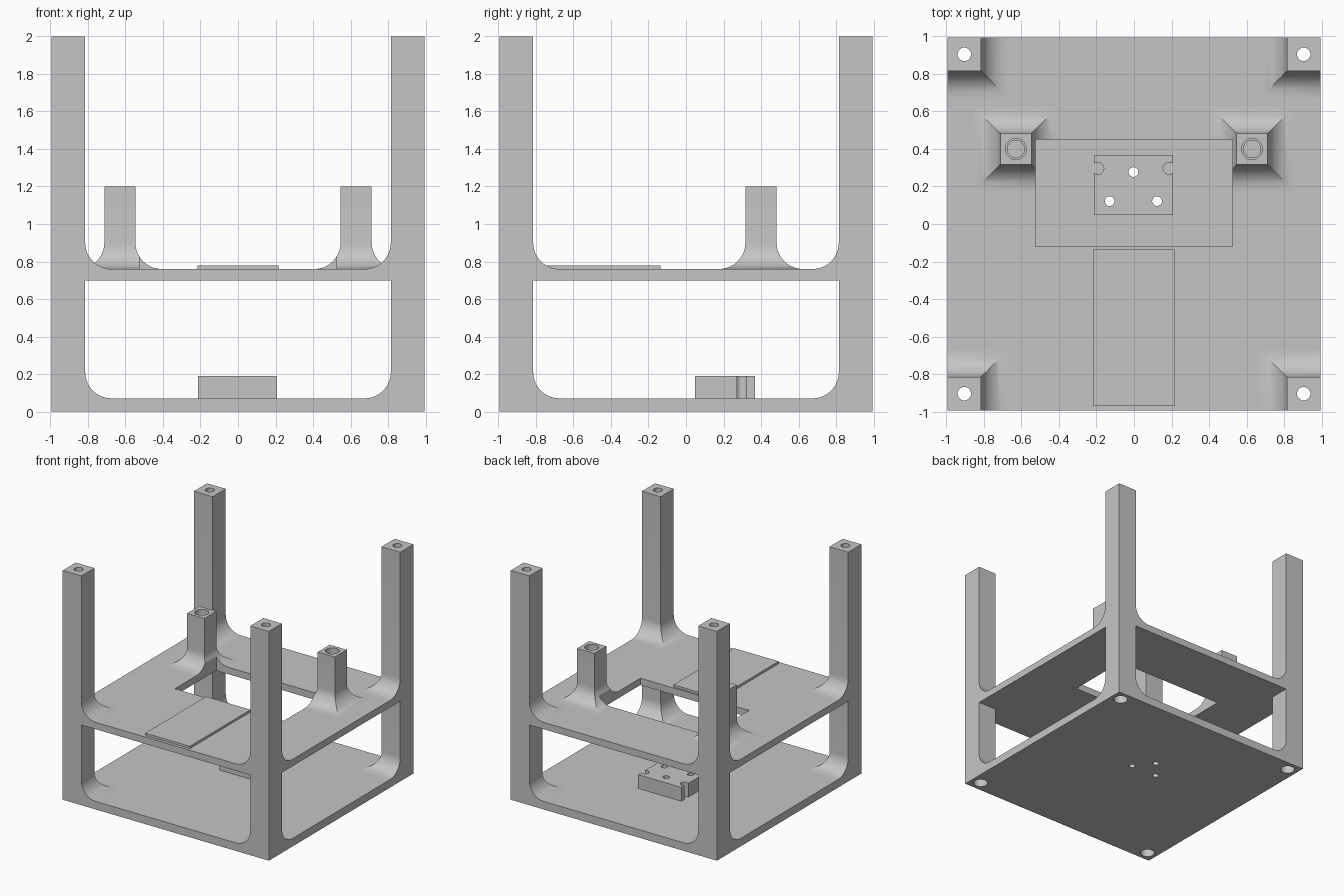
import bpy, bmesh, math

cube = bpy.data.objects.get("Cube")
if cube:
    bpy.data.objects.remove(cube)

E = 0.995          # half width of the frame
BASE_TOP, MID_LOW, MID_TOP, TOP = 0.07, 0.70, 0.76, 2.0
FILLET, STEPS = 0.14, 10

grey = bpy.data.materials.new("light_grey")
grey.use_nodes = True
colour = (0.56, 0.56, 0.56, 1)
grey.diffuse_color = colour
grey.node_tree.nodes["Principled BSDF"].inputs["Base Color"].default_value = colour


def loft(name, rings):
    """Solid through rectangular rings (x0, x1, y0, y1, z), clamped to the frame."""
    bm = bmesh.new()
    lim = lambda v: max(-E, min(E, v))
    loops = []
    for x0, x1, y0, y1, z in rings:
        corners = [(x0, y0), (x1, y0), (x1, y1), (x0, y1)]
        loops.append([bm.verts.new((lim(x), lim(y), z)) for x, y in corners])
    for a, b in zip(loops, loops[1:]):
        for i in range(4):
            j = (i + 1) % 4
            bm.faces.new((a[i], a[j], b[j], b[i]))
    bm.faces.new(loops[0][::-1])
    bm.faces.new(loops[-1])
    mesh = bpy.data.meshes.new(name)
    bm.to_mesh(mesh)
    bm.free()
    mesh.materials.append(grey)
    obj = bpy.data.objects.new(name, mesh)
    bpy.context.collection.objects.link(obj)
    return obj


def box(name, x0, x1, y0, y1, z0, z1):
    return loft(name, [(x0, x1, y0, y1, z0), (x0, x1, y0, y1, z1)])


def post(name, x, y, half, z0, z1):
    """Square post that flares into the plate below it with mitred fillets."""
    rings = []
    for i in range(STEPS + 1):
        t = math.pi / 2 * i / STEPS
        h = half + FILLET * (1 - math.sin(t))
        rings.append((x - h, x + h, y - h, y + h, z0 + FILLET * (1 - math.cos(t))))
    rings.append((x - half, x + half, y - half, y + half, z1))
    return loft(name, rings)


def drill(x, y, r, z0, z1):
    bpy.ops.mesh.primitive_cylinder_add(vertices=32, radius=r, depth=z1 - z0,
                                        location=(x, y, (z0 + z1) / 2))
    obj = bpy.context.object
    obj.name = "drill_cutter"
    obj.data.materials.append(grey)
    obj.hide_render = True
    return obj


def cut(obj, cutters):
    """Subtract the cutters and bake the result."""
    for c in cutters:
        mod = obj.modifiers.new("cut", 'BOOLEAN')
        mod.operation, mod.solver, mod.object = 'DIFFERENCE', 'EXACT', c
    bpy.context.view_layer.update()
    graph = bpy.context.evaluated_depsgraph_get()
    mesh = bpy.data.meshes.new_from_object(obj.evaluated_get(graph))
    obj.modifiers.clear()
    obj.data = mesh


# Plates
base = box("base_plate", -E, E, -E, E, 0, BASE_TOP)
middle = box("middle_plate", -E, E, -E, E, MID_LOW, MID_TOP)
pad = box("raised_pad", -0.215, 0.215, -0.97, -0.135, MID_TOP, 0.78)
block = box("mount_block", -0.213, 0.207, 0.047, 0.367, BASE_TOP, 0.19)
parts = [base, middle, pad, block]

# Window in the middle plate
window = box("window_cutter", -0.525, 0.525, -0.12, 0.45, 0.6, 1.1)
window.hide_render = True
cutters = [window]
base_cuts, middle_cuts = [], [window]

# Corner posts with screw holes, counterbored from below
C, HALF = 0.905, 0.09
for sx, side in ((1, "left"), (-1, "right")):
    for sy, end in ((-1, "front"), (1, "back")):
        x, y = sx * C, sy * C
        hole = drill(x, y, 0.036, -0.1, 2.1)
        bore = drill(x, y, 0.058, -0.1, 0.16)
        lower = post(f"{end}_{side}_lower_post", x, y, HALF, BASE_TOP, MID_LOW)
        upper = post(f"{end}_{side}_upper_post", x, y, HALF, MID_TOP, TOP)
        cut(lower, [hole, bore])
        cut(upper, [hole])
        base_cuts += [hole, bore]
        middle_cuts.append(hole)
        cutters += [hole, bore]
        parts += [lower, upper]

    # Short standoff with a stepped blind hole
    x, y = sx * 0.63, 0.4
    mouth = drill(x, y, 0.056, 1.13, 1.3)
    shaft = drill(x, y, 0.046, 0.9, 1.25)
    standoff = post(f"{side}_standoff", x, y, 0.083, MID_TOP, 1.2)
    cut(standoff, [window, mouth, shaft])
    cutters += [mouth, shaft]
    parts.append(standoff)

# Holes through the block and base, and side notches in the block
through = [drill(x, y, 0.026, -0.1, 0.3)
           for x, y in ((-0.003, 0.277), (-0.13, 0.122), (0.123, 0.122))]
notches = [drill(x, 0.297, 0.032, 0.066, 0.3) for x in (-0.193, 0.187)]
cutters += through + notches
cut(block, through + notches)
cut(base, base_cuts + through + notches)
cut(middle, middle_cuts)

for c in cutters:
    bpy.data.objects.remove(c)

# Smooth fillets and bores, crisp edges elsewhere
bpy.ops.object.select_all(action='DESELECT')
for p in parts:
    p.select_set(True)
bpy.context.view_layer.objects.active = base
bpy.ops.object.shade_smooth_by_angle(angle=math.radians(25))
